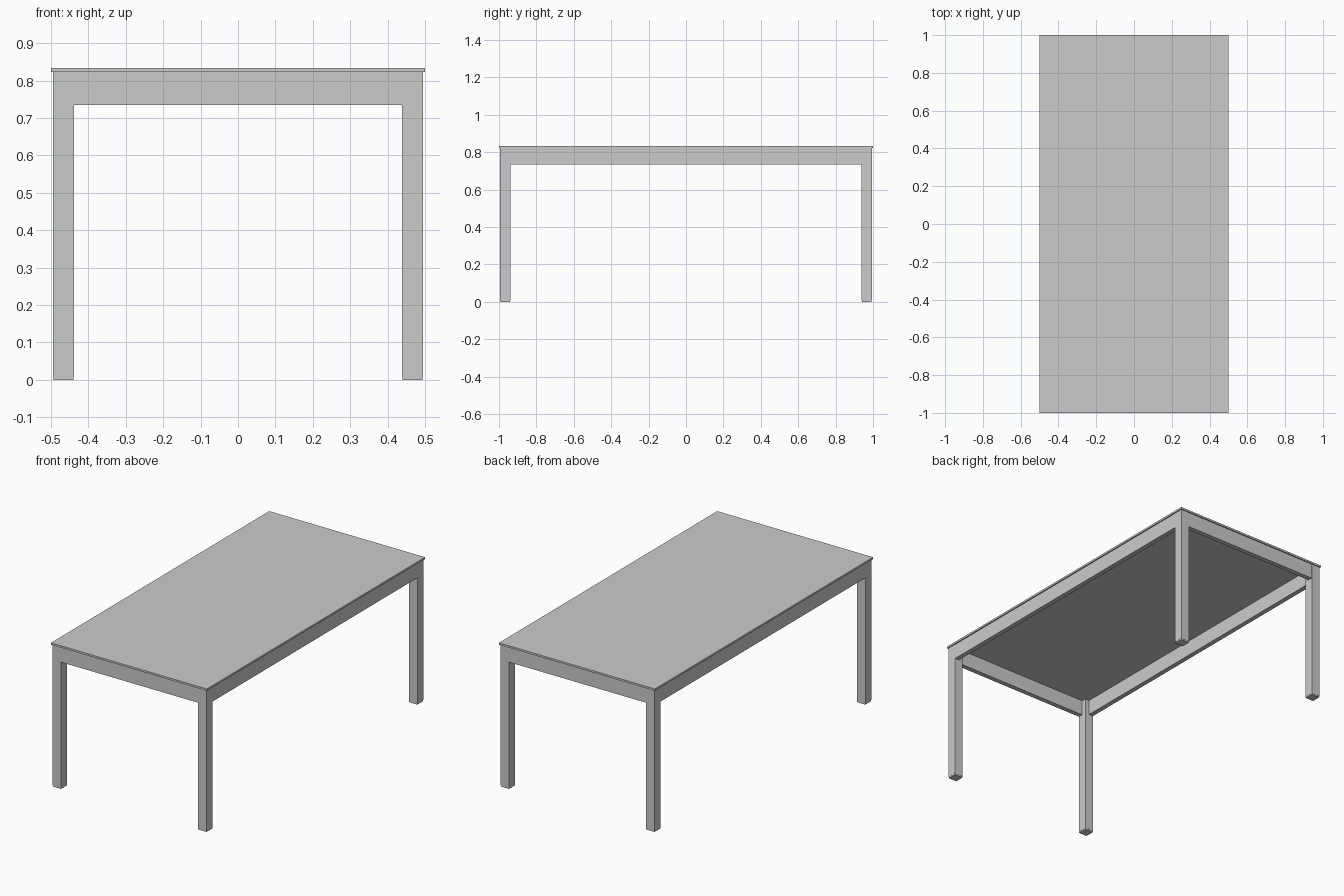
import bpy

if "Cube" in bpy.data.objects:
    bpy.data.objects.remove(bpy.data.objects["Cube"])

HX, HY = 0.5, 1.0            # half size of the top
TOP, UNDER = 0.834, 0.823    # top slab
EDGE, LEG = 0.006, 0.055     # leg inset from the top's edge, leg width
APRON_Z, APRON_T, INSET = 0.735, 0.028, 0.001
FOOT = 0.007


def box(name, x0, x1, y0, y1, z0, z1):
    bpy.ops.mesh.primitive_cube_add(
        size=1, location=((x0 + x1) / 2, (y0 + y1) / 2, (z0 + z1) / 2))
    ob = bpy.context.object
    ob.name = name
    ob.scale = (abs(x1 - x0), abs(y1 - y0), z1 - z0)
    bpy.ops.object.transform_apply(location=False, rotation=False, scale=True)
    return ob


# Thin table top
box("table_top", -HX, HX, -HY, HY, UNDER, TOP)

ox, oy = HX - EDGE, HY - EDGE        # outer faces of the legs
ix, iy = ox - LEG, oy - LEG          # inner faces of the legs

# Square legs with slightly recessed foot pads
for sx, xn in ((-1, "left"), (1, "right")):
    for sy, yn in ((-1, "front"), (1, "back")):
        box(f"{yn}_{xn}_leg", sx * ix, sx * ox, sy * iy, sy * oy, FOOT, UNDER)
        r = 0.001
        box(f"{yn}_{xn}_foot_pad", sx * (ix + r), sx * (ox - r),
            sy * (iy + r), sy * (oy - r), 0, FOOT)

# Aprons between the legs
for s, xn, yn in ((-1, "left", "front"), (1, "right", "back")):
    a = ox - INSET
    box(f"{xn}_apron", s * (a - APRON_T), s * a, -iy, iy, APRON_Z, UNDER)
    a = oy - INSET
    box(f"{yn}_apron", -ix, ix, s * (a - APRON_T), s * a, APRON_Z, UNDER)
